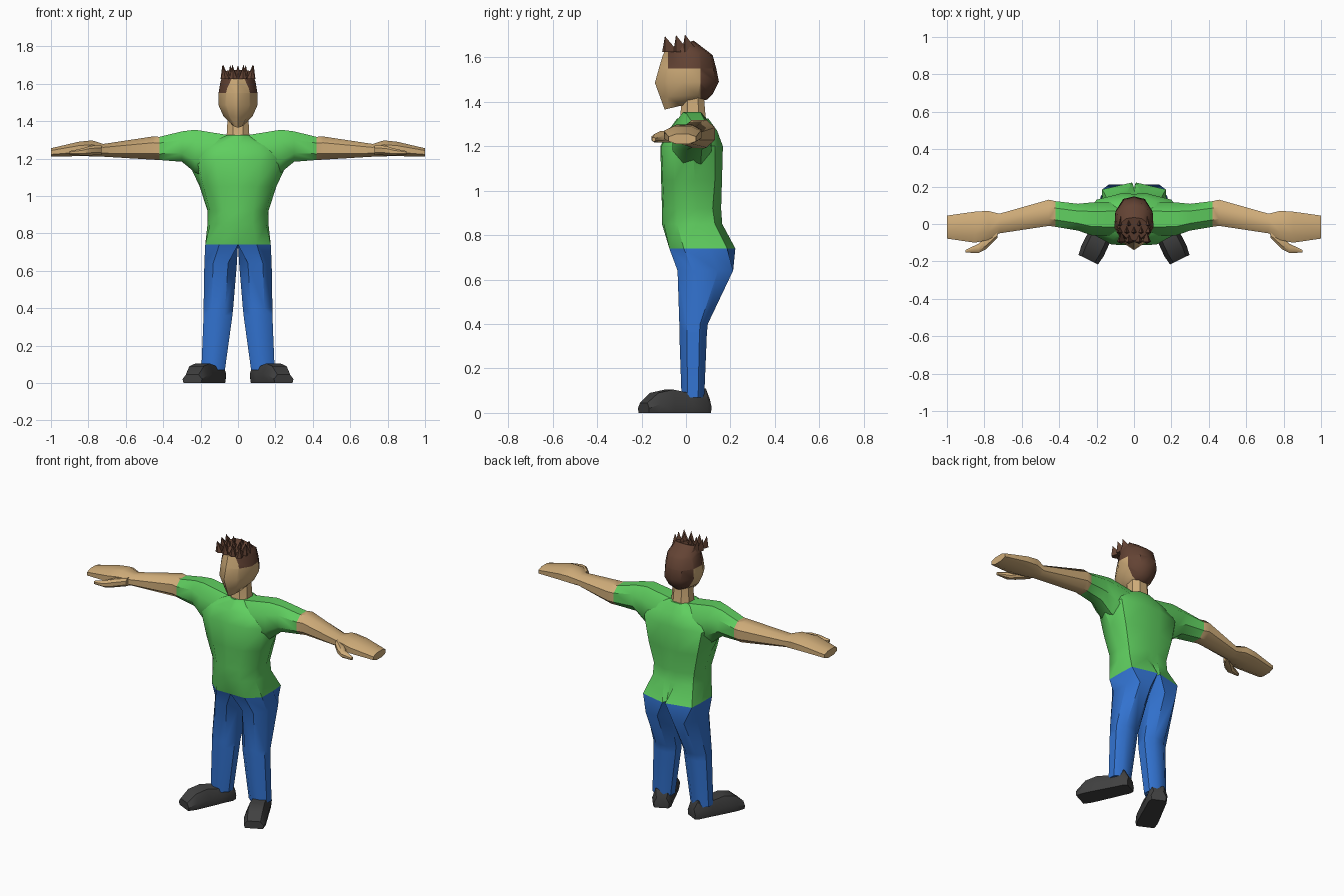
import bpy, bmesh, math
from mathutils import Vector

if "Cube" in bpy.data.objects:
    bpy.data.objects.remove(bpy.data.objects["Cube"])


def material(name, rgb):
    m = bpy.data.materials.new(name)
    m.use_nodes = True
    m.diffuse_color = (*rgb, 1)
    bsdf = next(n for n in m.node_tree.nodes if n.type == 'BSDF_PRINCIPLED')
    bsdf.inputs["Base Color"].default_value = (*rgb, 1)
    bsdf.inputs["Roughness"].default_value = 0.8
    return m


SKIN = material("skin", (0.62, 0.41, 0.19))
GREEN = material("shirt_green", (0.115, 0.62, 0.115))
BLUE = material("trouser_blue", (0.032, 0.17, 0.63))
BROWN = material("hair_brown", (0.125, 0.056, 0.034))
GREY = material("shoe_grey", (0.052, 0.052, 0.052))


def finish(name, bm, mats, mirror=False, angle=42):
    bmesh.ops.recalc_face_normals(bm, faces=bm.faces)
    me = bpy.data.meshes.new(name)
    bm.to_mesh(me)
    bm.free()
    for m in mats:
        me.materials.append(m)
    ob = bpy.data.objects.new(name, me)
    bpy.context.collection.objects.link(ob)
    bpy.ops.object.select_all(action='DESELECT')
    ob.select_set(True)
    bpy.context.view_layer.objects.active = ob
    bpy.ops.object.shade_smooth_by_angle(angle=math.radians(angle))
    if mirror:
        mod = ob.modifiers.new("mirror", 'MIRROR')
        mod.use_mirror_merge = False
    return ob


def loft(rings):
    """Skin a list of equal-length point rings and cap both ends."""
    bm = bmesh.new()
    vs = [[bm.verts.new(p) for p in r] for r in rings]
    n = len(rings[0])
    for a, b in zip(vs, vs[1:]):
        for i in range(n):
            j = (i + 1) % n
            bm.faces.new((a[i], a[j], b[j], b[i]))
    bm.faces.new(vs[0])
    bm.faces.new(vs[-1])
    return bm


def octagon(a0, a1, b0, b1, c=0.27):
    """Rectangle with cut corners."""
    ca, cb = (a1 - a0) * c, (b1 - b0) * c
    return [(a0 + ca, b0), (a1 - ca, b0), (a1, b0 + cb), (a1, b1 - cb),
            (a1 - ca, b1), (a0 + ca, b1), (a0, b1 - cb), (a0, b0 + cb)]


def both(half):
    """Complete a half outline that runs from front centre to back centre."""
    return half + [(-x, y) for x, y in reversed(half[1:-1])]


# Shirt body
HEM = [(0, -.075), (.10, -.075), (.175, -.01), (.175, .10), (.17, .185), (.01, .222), (0, .195)]
torso = [
    (.74, HEM),
    (.85, [(0, -.108), (.08, -.10), (.15, -.04), (.163, .05), (.14, .13), (.04, .163), (0, .155)]),
    (.92, [(0, -.108), (.08, -.10), (.15, -.04), (.163, .05), (.14, .12), (.04, .158), (0, .15)]),
    (1.05, [(0, -.112), (.10, -.105), (.185, -.05), (.205, .04), (.17, .13), (.05, .162), (0, .155)]),
    (1.20, [(0, -.115), (.12, -.11), (.22, -.055), (.275, .03), (.20, .13), (.06, .166), (0, .16)]),
    (1.27, [(0, -.08), (.11, -.08), (.19, -.04), (.22, .03), (.18, .10), (.06, .14), (0, .138)]),
    (1.325, [(0, -.04), (.04, -.04), (.065, -.01), (.075, .03), (.065, .075), (.03, .10), (0, .10)]),
]
finish("shirt_body", loft([[(x, y, z) for x, y in both(h)] for z, h in torso]), [GREEN])


# Arms, each ring given as x, y range, z range
def along_x(rows):
    return [[(x, a, b) for a, b in octagon(*r)] for x, *r in rows]


CUFF = (.42, -.015, .122, 1.192, 1.316)
finish("sleeve", loft(along_x([
    (.05, -.07, .12, 1.06, 1.325), (.23, -.06, .115, 1.125, 1.354),
    (.30, -.035, .108, 1.183, 1.345), CUFF])), [GREEN], True)
finish("arm_and_hand", loft(along_x([
    CUFF, (.455, -.01, .13, 1.194, 1.318), (.72, -.05, .055, 1.21, 1.278),
    (.78, -.085, .07, 1.212, 1.297), (.85, -.10, .066, 1.213, 1.29),
    (1.0, -.078, .045, 1.21, 1.255)])), [SKIN], True)
finish("thumb", loft(along_x([
    (.73, -.075, -.02, 1.22, 1.27), (.79, -.135, -.06, 1.217, 1.268),
    (.83, -.155, -.105, 1.216, 1.255), (.90, -.153, -.138, 1.222, 1.24)])), [SKIN], True)

# Trouser legs, topped by the same outline as the shirt hem
legs = [[(x, y, .74) for x, y in HEM + [(0, .03)]]]
for z, *r in [(.64, .006, .18, -.038, .212), (.40, .026, .184, -.03, .098),
              (.36, .03, .184, -.03, .094), (.07, .07, .196, -.02, .082)]:
    legs.append([(x, y, z) for x, y in octagon(*r)])
finish("trouser_leg", loft(legs), [BLUE], True)

# Shoes, turned outward
heel = Vector((.105, .095, 0))
ahead = Vector((.44, -.9, 0)).normalized()
side = Vector((-ahead.y, ahead.x, 0))
rings = []
for t, w, h in [(0, .045, .06), (.025, .058, .11), (.10, .06, .088),
                (.19, .064, .105), (.265, .066, .09), (.318, .058, .045)]:
    rings.append([heel + ahead * t + side * (w * u) + Vector((0, 0, h * v)) for u, v in
                  [(-.9, 0), (.9, 0), (1, .45), (.65, 1), (-.65, 1), (-1, .45)]])
finish("shoe", loft(rings), [GREY], True)

# Neck
finish("neck", loft([[(x, y, z) for x, y in octagon(*r)] for z, *r in [
    (1.28, -.07, .07, -.04, .10), (1.335, -.06, .06, -.025, .088),
    (1.43, -.055, .055, -.02, .08)]]), [SKIN])

# Head: front z, back z, front y, back y, half width
rings = []
for zf, zb, yf, yb, w in [
        (1.365, 1.41, -.096, .095, .035), (1.42, 1.435, -.116, .12, .078),
        (1.485, 1.49, -.14, .148, .105), (1.55, 1.55, -.122, .136, .104),
        (1.61, 1.61, -.104, .12, .094), (1.64, 1.675, -.09, .035, .078)]:
    d = yb - yf
    half = [(0, yf), (.58 * w, yf + .14 * d), (w, yf + .42 * d),
            (.95 * w, yf + .72 * d), (.55 * w, yf + .95 * d), (0, yb)]
    rings.append([(x, y, zf + (zb - zf) * (y - yf) / d) for x, y in both(half)])
bm = loft(rings)
# Cut the hairline into the head, then colour the hair side of it
for co, no in [((0, 0, 1.55), (0, 0, 1)), ((0, 0, 1.625), (0, 0, 1)),
               ((0, .065, 0), (0, 1, 0)), ((0, -.08, 0), (0, 1, 0))]:
    bmesh.ops.bisect_plane(bm, geom=bm.verts[:] + bm.edges[:] + bm.faces[:],
                           plane_co=co, plane_no=no)
for f in bm.faces:
    c = f.calc_center_median()
    f.material_index = int(c.y > .065 or c.z > 1.625 or (c.z > 1.55 and c.y > -.08))
finish("head", bm, [SKIN, BROWN])

# Hair spikes in staggered rows
bm = bmesh.new()
for y, xs, tip in [(-.095, (-.08, -.03, .03, .08), 1.695),
                   (-.045, (-.084, -.042, 0, .042, .084), 1.70),
                   (-.005, (-.08, -.03, .03, .08), 1.703)]:
    for x in xs:
        top = bm.verts.new((x, y, tip))
        base = [bm.verts.new((x * .85 + u, y + v, 1.625)) for u, v in
                [(-.022, 0), (0, -.012), (.022, 0), (0, .06)]]
        for i in range(4):
            bm.faces.new((base[i], base[(i + 1) % 4], top))
        bm.faces.new(base)
finish("hair_spikes", bm, [BROWN], angle=20)
